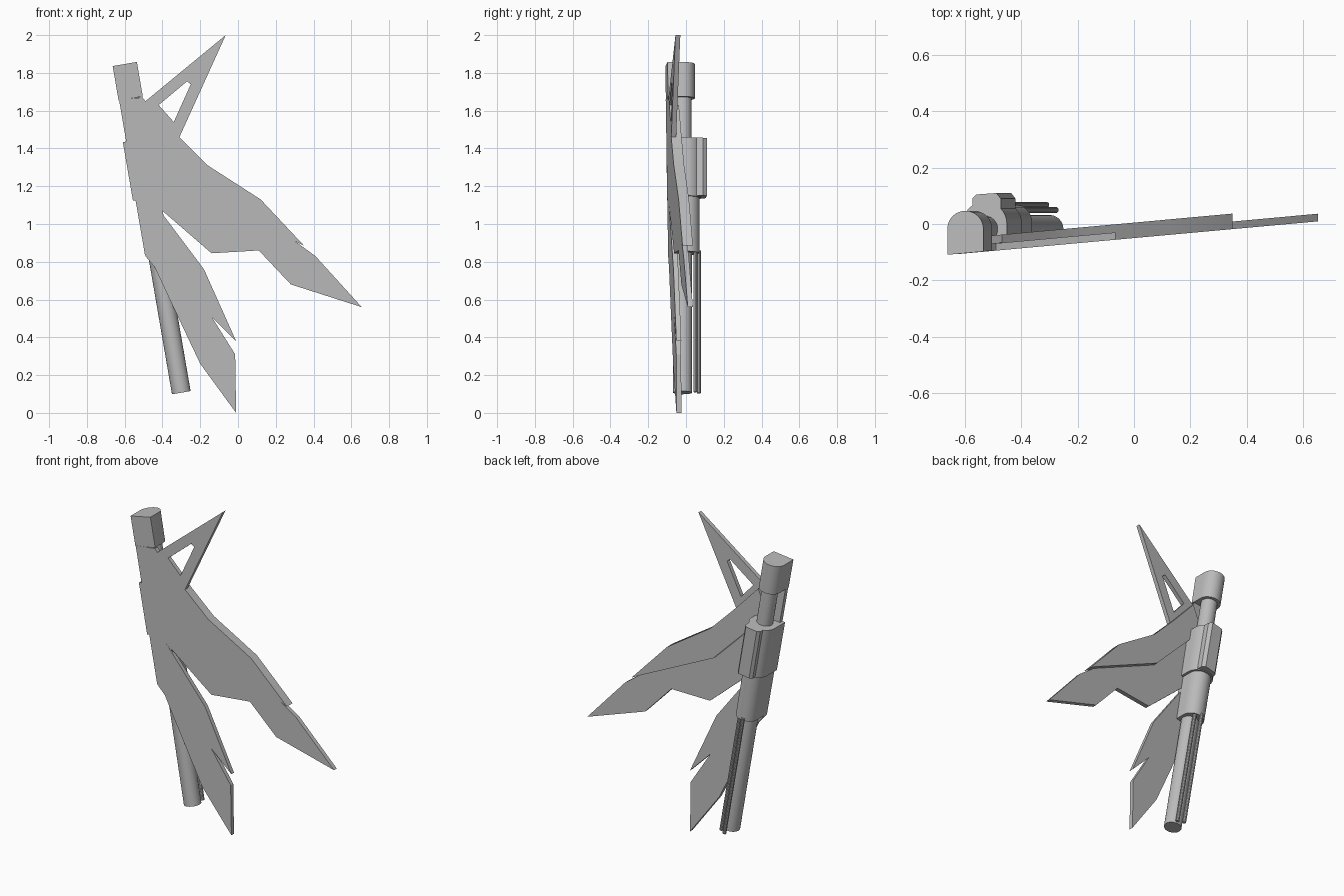
import bpy, bmesh, math
from mathutils import Vector

if "Cube" in bpy.data.objects:
    bpy.data.objects.remove(bpy.data.objects["Cube"])

grey = bpy.data.materials.new("plain grey")
grey.use_nodes = True
grey.diffuse_color = (0.5, 0.5, 0.5, 1)
grey.node_tree.nodes["Principled BSDF"].inputs["Base Color"].default_value = (0.5, 0.5, 0.5, 1)

TILT = math.radians(9.7)
ACROSS = Vector((math.cos(TILT), 0, math.sin(TILT)))
AXIS_Y = -0.018


def front(x):
    """Depth of the slanted front plane."""
    return -0.05 + 0.091 * x


def axis(z):
    """Point on the leaning body axis at a height."""
    return Vector((-0.6 - 0.172 * (z - 1.85), 0, z))


def finish(name, bm):
    bmesh.ops.recalc_face_normals(bm, faces=bm.faces)
    mesh = bpy.data.meshes.new(name)
    bm.to_mesh(mesh)
    bm.free()
    mesh.materials.append(grey)
    ob = bpy.data.objects.new(name, mesh)
    bpy.context.collection.objects.link(ob)
    bpy.ops.object.select_all(action="DESELECT")
    ob.select_set(True)
    bpy.context.view_layer.objects.active = ob
    bpy.ops.object.shade_smooth_by_angle(angle=math.radians(30))


def plate(name, points, thick, faces=None):
    """Flat outline on the front plane, thickened towards the back."""
    bm = bmesh.new()
    verts = [bm.verts.new((x, front(x), z)) for x, z in points]
    for face in faces or [range(len(verts))]:
        bm.faces.new([verts[i] for i in face])
    new = bmesh.ops.extrude_face_region(bm, geom=bm.faces[:])["geom"]
    moved = [v for v in new if isinstance(v, bmesh.types.BMVert)]
    bmesh.ops.translate(bm, verts=moved, vec=(0, thick, 0))
    finish(name, bm)


def prism(name, top, bottom, section):
    """Section of (across, depth) points swept along the axis; depth None = front plane."""
    bm = bmesh.new()
    rings = []
    for z in (top, bottom):
        ring = []
        for s, y in section:
            p = axis(z) + ACROSS * s
            p.y = front(p.x) + 0.001 if y is None else y
            ring.append(bm.verts.new(p))
        rings.append(ring)
        bm.faces.new(ring)
    n = len(section)
    for i in range(n):
        j = (i + 1) % n
        bm.faces.new((rings[0][i], rings[0][j], rings[1][j], rings[1][i]))
    finish(name, bm)


def arc(r, cy, cs=0.0, span=math.pi, steps=16):
    return [(cs + r * math.cos(span * i / steps), cy + r * math.sin(span * i / steps))
            for i in range(steps + 1)]


def d_shape(r, cy):
    """Rounded back with a flat front."""
    return [(r, None)] + arc(r, cy) + [(-r, None)]


def circle(r, cy, cs=0.0, steps=24):
    return arc(r, cy, cs, 2 * math.pi, steps)[:-1]


# Leaning body: cap, neck, collar, sleeve and barrel
prism("top_cap", 1.847, 1.665, d_shape(0.065, AXIS_Y))
prism("neck", 1.67, 1.44, circle(0.047, AXIS_Y))
prism("collar", 1.447, 1.137, d_shape(0.08, 0.0))
prism("collar_ridge", 1.447, 1.142, [(0.058, 0.0), (0.058, 0.09), (0.042, 0.11),
                                     (-0.03, 0.105), (-0.045, 0.09), (-0.045, 0.0)])
prism("sleeve", 1.14, 0.845, d_shape(0.066, 0.005))
prism("barrel", 0.86, 0.107, circle(0.05, AXIS_Y))

# Thin rods along the back of the barrel
for side, s, y in (("left", 0.022, 0.05), ("right", -0.012, 0.068)):
    prism("rod_" + side, 0.86, 0.107, circle(0.011, y, s, 10))

# Body plate with the main wing
plate("main_wing", [(-0.63, 1.66), (-0.505, 1.67), (-0.49, 1.65), (-0.31, 1.46),
                    (-0.16, 1.31), (0.12, 1.13), (0.325, 0.905), (0.30, 0.91),
                    (0.41, 0.83), (0.655, 0.56), (0.28, 0.68), (0.11, 0.86),
                    (-0.14, 0.845), (-0.435, 1.10), (-0.54, 1.13)], 0.027)

# Thick leading edge of the wing
plate("wing_leading_edge", [(-0.47, 1.63), (-0.31, 1.46), (-0.16, 1.31), (0.12, 1.13),
                            (0.35, 0.885), (0.30, 0.91), (-0.18, 1.13), (-0.44, 1.39),
                            (-0.56, 1.43)], 0.055)

# Lower forked tail
plate("tail_fin", [(-0.54, 1.14), (-0.435, 1.10), (-0.18, 0.76), (-0.01, 0.38),
                   (-0.14, 0.51), (-0.015, 0.31), (-0.01, 0.0), (-0.20, 0.26),
                   (-0.38, 0.64), (-0.44, 0.77), (-0.49, 0.83)], 0.026)

# Upper horn with a cut-out
plate("upper_horn", [(-0.49, 1.65), (-0.065, 2.0), (-0.31, 1.46),
                     (-0.42, 1.63), (-0.27, 1.755), (-0.25, 1.74), (-0.34, 1.54)], 0.026,
      [(0, 1, 4, 3), (1, 5, 4), (1, 2, 6, 5), (0, 3, 6, 2)])
